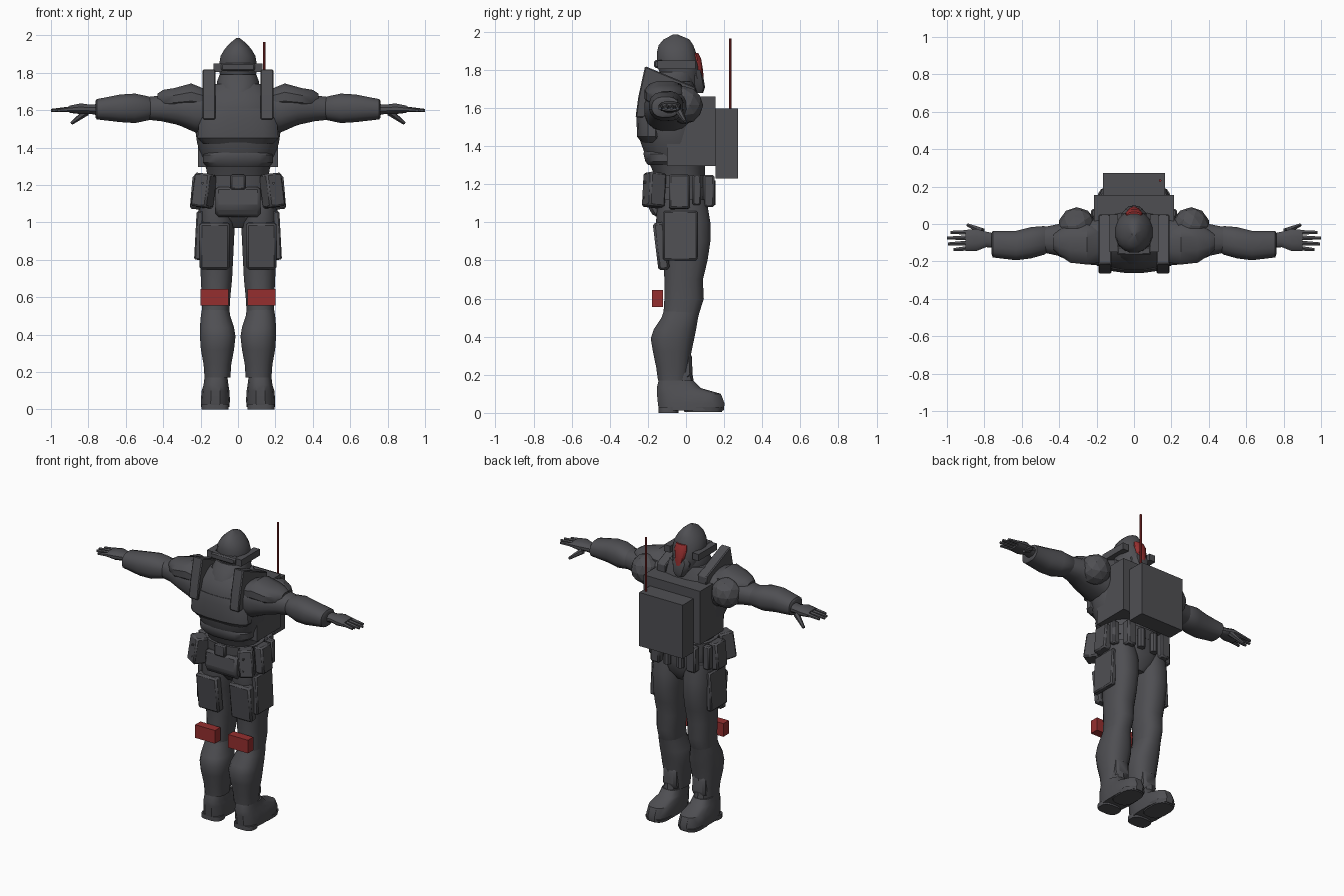
import bpy, bmesh, math
from mathutils import Matrix, Vector, Euler

cube = bpy.data.objects.get("Cube")
if cube:
    bpy.data.objects.remove(cube, do_unlink=True)


def material(name, color):
    mat = bpy.data.materials.new(name)
    mat.use_nodes = True
    mat.diffuse_color = color
    mat.node_tree.nodes["Principled BSDF"].inputs["Base Color"].default_value = color
    return mat


GREY = material("dark grey armour", (0.078, 0.078, 0.086, 1))
RED = material("deep red", (0.30, 0.028, 0.028, 1))


def finish(name, bm, mat, mirror=False, bevel=0, angle=32):
    """Turn a bmesh into a shaded object, optionally mirrored across x."""
    bmesh.ops.recalc_face_normals(bm, faces=bm.faces)
    mesh = bpy.data.meshes.new(name)
    bm.to_mesh(mesh)
    bm.free()
    mesh.materials.append(mat)
    mesh.polygons.foreach_set("use_smooth", [True] * len(mesh.polygons))
    mesh.set_sharp_from_angle(angle=math.radians(angle))
    obj = bpy.data.objects.new(name, mesh)
    bpy.context.collection.objects.link(obj)
    if bevel:
        mod = obj.modifiers.new("Bevel", "BEVEL")
        mod.width = bevel
        mod.segments = 1
    if mirror:
        obj.modifiers.new("Mirror", "MIRROR").use_mirror_merge = False
    return obj


def loft(name, sections, axis="z", mat=GREY, mirror=False, sides=16, square=2.4):
    """Skin rounded rings: (position, low a, high a, low b, high b)."""
    bm = bmesh.new()
    rings = []
    for t, a0, a1, b0, b1 in sections:
        ring = []
        for i in range(sides):
            ang = math.tau * (i + 0.5) / sides
            c, s = math.cos(ang), math.sin(ang)
            a = (a0 + a1) / 2 + (a1 - a0) / 2 * math.copysign(abs(c) ** (2 / square), c)
            b = (b0 + b1) / 2 + (b1 - b0) / 2 * math.copysign(abs(s) ** (2 / square), s)
            ring.append(bm.verts.new((a, b, t) if axis == "z" else (t, a, b)))
        rings.append(ring)
    for low, high in zip(rings, rings[1:]):
        for i in range(sides):
            j = (i + 1) % sides
            bm.faces.new((low[i], low[j], high[j], high[i]))
    bm.faces.new(rings[0])
    bm.faces.new(rings[-1])
    return finish(name, bm, mat, mirror)


def box(name, low, high, mat=GREY, mirror=False, turn=(0, 0, 0), bevel=0, taper=1):
    """Box between two corners, turned about its centre; taper scales the bottom."""
    low, high = Vector(low), Vector(high)
    bm = bmesh.new()
    bmesh.ops.create_cube(bm, size=1)
    for v in bm.verts:
        if v.co.z < 0:
            v.co.x *= taper
    rot = Euler([math.radians(a) for a in turn]).to_matrix().to_4x4()
    place = Matrix.Translation((low + high) / 2) @ rot @ Matrix.Diagonal((*(high - low), 1))
    bm.transform(place)
    return finish(name, bm, mat, mirror, bevel)


def rod(name, start, end, r0, r1, mat=GREY, mirror=False, sides=8):
    start, end = Vector(start), Vector(end)
    bm = bmesh.new()
    bmesh.ops.create_cone(bm, cap_ends=True, segments=sides, radius1=r0, radius2=r1,
                          depth=(end - start).length)
    rot = (end - start).to_track_quat("Z", "Y").to_matrix().to_4x4()
    bm.transform(Matrix.Translation((start + end) / 2) @ rot)
    return finish(name, bm, mat, mirror)


def extrude(name, outline, x0, x1, mirror=False, bevel=0):
    """Side outline of (y, z) points, extruded along x."""
    bm = bmesh.new()
    face = bm.faces.new([bm.verts.new((x0, y, z)) for y, z in outline])
    grown = bmesh.ops.extrude_face_region(bm, geom=[face])["geom"]
    bmesh.ops.translate(bm, vec=(x1 - x0, 0, 0),
                        verts=[g for g in grown if isinstance(g, bmesh.types.BMVert)])
    return finish(name, bm, GREY, mirror, bevel)


# Torso, waist and collar
loft("torso", [(1.2, -.16, .16, -.15, .1), (1.28, -.17, .17, -.18, .1),
               (1.34, -.19, .19, -.21, .1), (1.42, -.22, .22, -.24, .1),
               (1.52, -.235, .235, -.25, .09), (1.6, -.225, .225, -.25, .08),
               (1.68, -.2, .2, -.23, .06), (1.74, -.14, .14, -.17, .04)], sides=20)
loft("chest_rim", [(1.42, -.19, .19, -.235, -.1), (1.45, -.22, .22, -.258, -.1),
                   (1.56, -.21, .21, -.262, -.1), (1.61, -.18, .18, -.25, -.1)])
loft("waist_band", [(1.3, -.17, .17, -.2, 0), (1.32, -.19, .19, -.215, 0),
                    (1.36, -.19, .19, -.225, 0), (1.38, -.17, .17, -.22, 0)])
loft("collar", [(1.62, -.08, .08, -.24, .02), (1.68, -.105, .105, -.225, .04),
                (1.75, -.115, .115, -.18, .05), (1.79, -.1, .1, -.15, .05)])

# Shoulder straps wrapping over the top
extrude("shoulder_strap", [(-.265, 1.55), (-.25, 1.66), (-.215, 1.82), (-.19, 1.81),
                           (.05, 1.71), (.05, 1.65), (-.16, 1.7), (-.2, 1.55)],
        .12, .19, mirror=True, bevel=.006)

# Head, chin, band and visor
loft("helmet", [(1.7, -.07, .07, -.12, .07), (1.77, -.095, .095, -.135, .075),
                (1.83, -.105, .105, -.155, .07), (1.89, -.095, .095, -.155, .055),
                (1.93, -.07, .07, -.145, .04), (1.96, -.042, .042, -.12, .02),
                (1.985, -.01, .01, -.07, -.04)], square=2.1)
loft("chin_guard", [(1.68, -.03, .03, .03, .09), (1.71, -.05, .05, 0, .1),
                    (1.77, -.07, .07, -.02, .09), (1.8, -.05, .05, 0, .08)], sides=10)
loft("visor", [(1.755, -.022, .022, .04, .094), (1.8, -.036, .036, .03, .09),
               (1.86, -.046, .046, .02, .08), (1.89, -.038, .038, .02, .065)],
     mat=RED, sides=12)
box("ear_guard", (.085, -.15, 1.805), (.13, .05, 1.85), mirror=True)
box("head_band", (-.09, -.167, 1.81), (.09, -.12, 1.852), bevel=.008)

# Packs and antenna
box("large_pack", (-.215, -.1, 1.295), (.215, .155, 1.66))
box("small_pack", (-.165, .155, 1.23), (.165, .272, 1.597))
rod("antenna", (.14, .232, 1.59), (.14, .232, 1.965), .007, .007, RED)

# Arms
loft("upper_arm", [(.15, -.22, .04, 1.47, 1.71), (.23, -.22, .03, 1.48, 1.71),
                   (.32, -.21, .02, 1.52, 1.7), (.41, -.17, 0, 1.54, 1.68),
                   (.5, -.15, -.02, 1.55, 1.67)], axis="x", mirror=True)
loft("shoulder_pad", [(.19, -.21, -.02, 1.6, 1.72), (.25, -.22, 0, 1.6, 1.745),
                      (.34, -.21, 0, 1.6, 1.72), (.4, -.17, -.03, 1.6, 1.71),
                      (.43, -.14, -.05, 1.62, 1.69)], axis="x", mirror=True, sides=12)
ball = bmesh.new()
bmesh.ops.create_icosphere(ball, subdivisions=2, radius=.1,
                           matrix=Matrix.Translation((.305, -.01, 1.615)))
finish("shoulder_ball", ball, GREY, mirror=True, angle=12)
loft("forearm_guard", [(.455, -.15, -.02, 1.56, 1.66), (.48, -.165, -.01, 1.545, 1.675),
                       (.55, -.185, -.015, 1.53, 1.69), (.63, -.195, -.035, 1.535, 1.685),
                       (.755, -.18, -.035, 1.55, 1.66), (.762, -.16, -.05, 1.56, 1.65)],
     axis="x", mirror=True)

# Hands
loft("palm", [(.74, -.13, -.05, 1.57, 1.635), (.79, -.125, -.04, 1.58, 1.63),
              (.84, -.145, -.025, 1.578, 1.637), (.9, -.145, -.03, 1.585, 1.625)],
     axis="x", mirror=True, sides=12)
for i, tip in enumerate((.98, 1.0, .995, .965)):
    y = -.045 - i * .028
    rod("finger_%d" % (i + 1), (.88, y, 1.607), (tip, y * 1.1 + .005, 1.598),
        .015, .009, mirror=True, sides=6)
rod("thumb", (.81, -.04, 1.59), (.89, -.005, 1.53), .02, .009, mirror=True, sides=6)

# Belt, buckle and pouches
loft("belt", [(1.18, -.19, .19, -.18, .12), (1.25, -.19, .19, -.185, .12)], sides=20)
box("buckle", (-.04, -.205, 1.175), (.04, -.17, 1.255), bevel=.008)
box("back_pouch", (.135, -.215, 1.08), (.23, -.12, 1.26), mirror=True,
    turn=(-6, -5, 28), bevel=.01)
box("side_pouch", (.185, -.09, 1.07), (.25, .02, 1.25), mirror=True,
    turn=(0, -5, 0), bevel=.01)
box("narrow_pouch", (.18, .035, 1.09), (.23, .08, 1.25), mirror=True, bevel=.008)
box("front_pouch", (.1, .09, 1.08), (.17, .15, 1.25), mirror=True, bevel=.01)
rod("belt_canister", (.05, .13, 1.09), (.05, .13, 1.22), .025, .025, mirror=True)
for z in (1.13, 1.21):
    rod("pouch_stud", (.19, -.225, z), (.19, -.2, z), .007, .007, mirror=True)

# Hips and hanging flap
loft("hips", [(.97, -.05, .05, -.09, .07), (1.03, -.14, .14, -.14, .11),
              (1.1, -.19, .19, -.17, .12), (1.2, -.18, .18, -.17, .12)])
extrude("rear_flap", [(-.19, 1.19), (-.2, 1.08), (-.17, 1.03), (-.14, 1.03), (-.12, 1.19)],
        -.12, .12, bevel=.015)

# Legs
loft("thigh", [(1.12, .03, .21, -.15, .11), (1.0, .015, .215, -.16, .13),
               (.9, .02, .21, -.135, .13), (.8, .025, .205, -.12, .115),
               (.7, .03, .2, -.115, .09), (.6, .04, .195, -.115, .095),
               (.52, .045, .195, -.12, .07)], mirror=True)
loft("shin", [(.56, .05, .19, -.11, .08), (.5, .04, .2, -.13, .065),
              (.44, .02, .205, -.17, .055), (.39, .012, .205, -.187, .045),
              (.32, .02, .2, -.175, .03), (.24, .035, .185, -.158, .02),
              (.17, .04, .18, -.148, .01)], mirror=True)
loft("ankle", [(.1, .055, .175, -.13, .05), (.2, .06, .17, -.12, .035),
               (.3, .08, .15, -.1, .03)], mirror=True, sides=10)
extrude("shin_flap", [(.0, .16), (.035, .2), (.03, .3), (-.01, .36), (-.06, .2)],
        .06, .16, mirror=True, bevel=.015)
box("thigh_plate", (.045, -.16, .75), (.205, -.1, 1.0), mirror=True,
    turn=(7, 0, 0), bevel=.012)
box("outer_thigh_plate", (.19, -.12, .8), (.228, .06, 1.06), mirror=True,
    turn=(0, -3, 0), bevel=.008)

# Red knee blocks
box("knee_block", (.05, -.178, .555), (.2, -.12, .645), RED, mirror=True)

# Boots with heel and sole
loft("boot", [(.012, .045, .2, -.145, .2), (.05, .042, .2, -.15, .205),
              (.1, .045, .195, -.155, .185), (.13, .05, .185, -.155, .08),
              (.17, .055, .18, -.145, .04)], mirror=True, square=2.8)
loft("boot_heel", [(0, .05, .195, -.145, -.04), (.03, .05, .195, -.145, -.04)],
     mirror=True, square=3)
loft("boot_sole", [(.005, .055, .195, -.01, .19), (.03, .045, .2, -.02, .2)],
     mirror=True, square=3)
